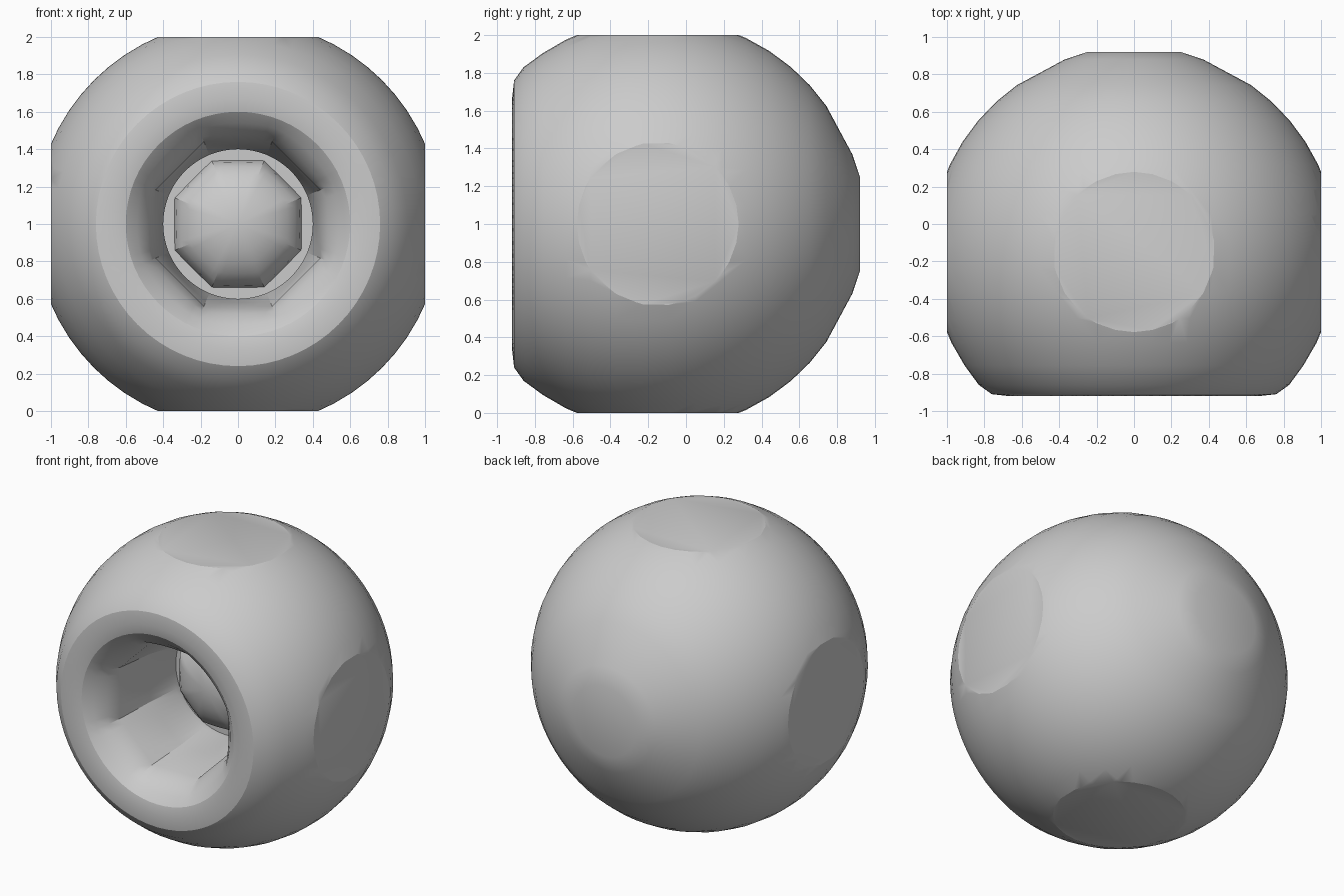
import bpy, bmesh
from math import sin, cos, pi, radians, sqrt
from mathutils import Vector

if "Cube" in bpy.data.objects:
    bpy.data.objects.remove(bpy.data.objects["Cube"], do_unlink=True)

SEGMENTS = 64
RADIUS = 1.09
MID_Y = -0.15

grey = bpy.data.materials.new("plain grey")
grey.use_nodes = True
colour = (0.6, 0.6, 0.6, 1)
grey.diffuse_color = colour
grey.node_tree.nodes["Principled BSDF"].inputs["Base Color"].default_value = colour


def octagon(angle):
    """Radius of an octagon with apothem 1, with flat sides facing the axes."""
    return 1 / cos((angle + pi / 8) % (pi / 4) - pi / 8)


def lathe(name, profile):
    """Turn (radius, y, octagon amount) points around the front-back axis."""
    bm = bmesh.new()
    rings = []
    for r, y, amount in profile:
        if r == 0:
            rings.append([bm.verts.new((0, y, 1))] * SEGMENTS)
            continue
        ring = []
        for i in range(SEGMENTS):
            a = 2 * pi * i / SEGMENTS
            d = r * (1 + amount * (octagon(a) - 1))
            ring.append(bm.verts.new((d * cos(a), y, 1 + d * sin(a))))
        rings.append(ring)
    for a, b in zip(rings, rings[1:]):
        for i in range(SEGMENTS):
            j = (i + 1) % SEGMENTS
            corners = list(dict.fromkeys((a[i], a[j], b[j], b[i])))
            bm.faces.new(corners)
    return bm


def finish(name, bm):
    bmesh.ops.recalc_face_normals(bm, faces=bm.faces)
    mesh = bpy.data.meshes.new(name)
    bm.to_mesh(mesh)
    bm.free()
    obj = bpy.data.objects.new(name, mesh)
    bpy.context.collection.objects.link(obj)
    mesh.materials.append(grey)
    bpy.ops.object.select_all(action="DESELECT")
    obj.select_set(True)
    bpy.context.view_layer.objects.active = obj
    bpy.ops.object.shade_smooth_by_angle(angle=radians(21))


# Body: flat back, round shell, rolled front lip and tapering socket
profile = [(0, 0.92, 0), (0.25, 0.92, 0), (0.37, 0.88, 0)]
for step in range(13):
    a = radians(55 - 7.4 * step)
    profile.append((RADIUS * cos(a), MID_Y + RADIUS * sin(a), 0))
profile += [(0.83, -0.86, 0), (0.76, -0.91, 0), (0.67, -0.92, 0),
            (0.60, -0.905, 0), (0.54, -0.86, 0.2), (0.48, -0.79, 0.6),
            (0.44, -0.70, 1), (0.42, -0.40, 0.8), (0.40, -0.17, 0),
            (0.40, -0.13, 0), (0, -0.13, 0)]
body = lathe("body", profile)

# Flat cuts on the two sides, the top and the bottom
for direction in ((1, 0, 0), (-1, 0, 0), (0, 0, 1), (0, 0, -1)):
    normal = Vector(direction)
    cut = bmesh.ops.bisect_plane(
        body, geom=body.verts[:] + body.edges[:] + body.faces[:],
        plane_co=Vector((0, 0, 1)) + normal, plane_no=normal, clear_outer=True)
    rim = [e for e in cut["geom_cut"] if isinstance(e, bmesh.types.BMEdge)]
    bmesh.ops.edgeloop_fill(body, edges=rim)
finish("body", body)

# Rounded button on the socket floor
button = [(0.34, -0.12, 1)]
for step in range(1, 8):
    a = pi / 2 * step / 7
    button.append((0.34 * cos(a) if step < 7 else 0, -0.13 - 0.22 * sin(a), 1 - step / 7))
finish("socket_button", lathe("socket_button", button))
